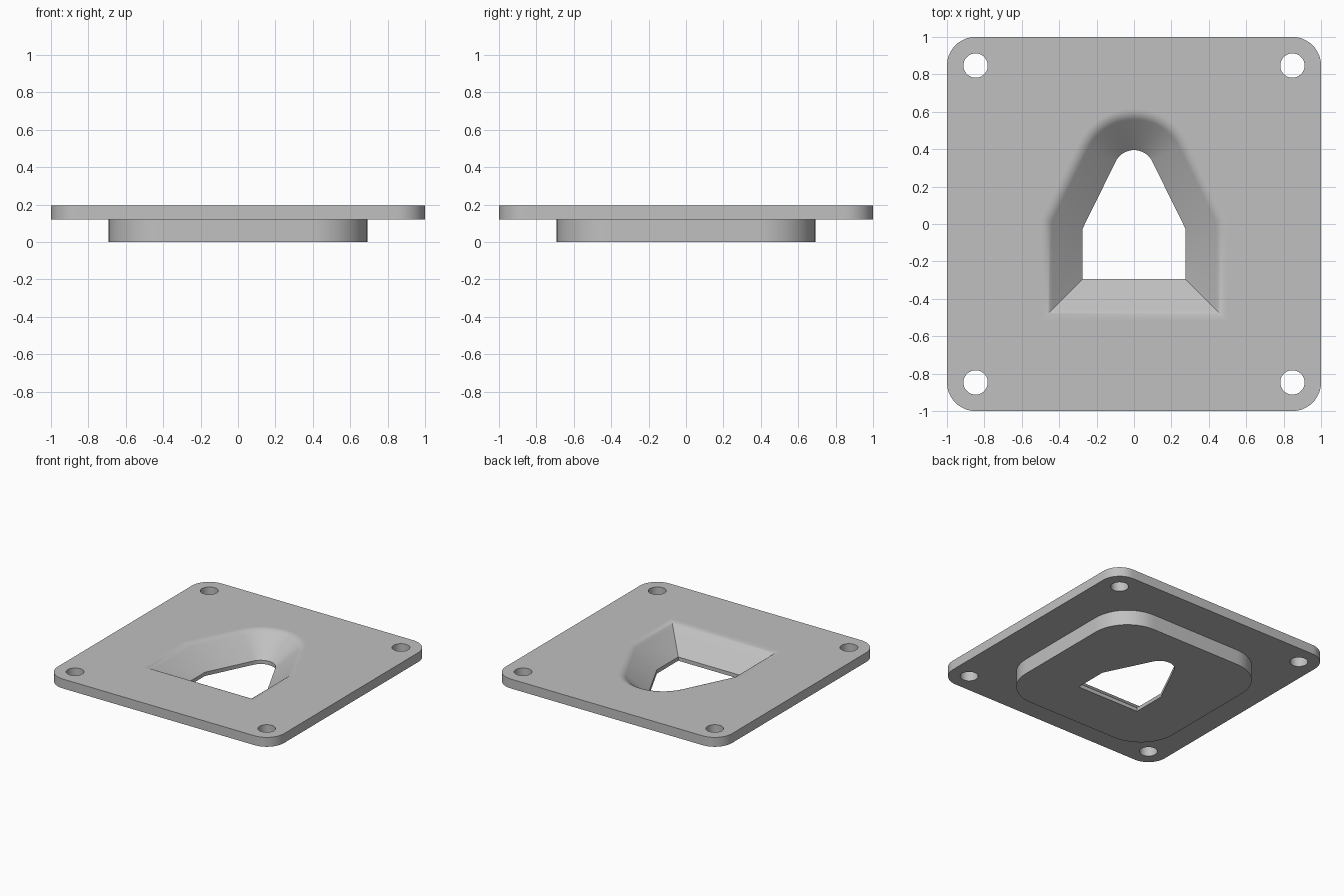
import bpy, bmesh
from math import sin, cos, pi, radians, atan2, hypot

default = bpy.data.objects.get("Cube")
if default:
    bpy.data.objects.remove(default, do_unlink=True)

TOP, STEP, LIP = 0.195, 0.12, 0.03
bm = bmesh.new()


def arc(cx, cy, r, a0, a1, n):
    return [(cx + r * cos(a0 + (a1 - a0) * i / n),
             cy + r * sin(a0 + (a1 - a0) * i / n)) for i in range(n + 1)]


def rounded_square(half, r):
    c, pts = half - r, []
    for k, (sx, sy) in enumerate(((1, 1), (-1, 1), (-1, -1), (1, -1))):
        pts += arc(sx * c, sy * c, r, k * pi / 2, (k + 1) * pi / 2, 14)
    return pts


def opening(d):
    """House-shaped outline with a rounded peak, offset outwards by d."""
    half, base, shoulder, top, peak_r = 0.275, -0.295, -0.025, 0.395, 0.109
    tilt = radians(26.2)
    w = half + d
    y = shoulder + d * (1 - cos(tilt)) / sin(tilt)
    return ([(-w, base - d), (w, base - d), (w, y)]
            + arc(0, top - peak_r, peak_r + d, tilt, pi - tilt, 20)
            + [(-w, y)])


def ring(pts, z):
    return [bm.verts.new((x, y, z)) for x, y in pts]


def loft(rings):
    for a, b in zip(rings, rings[1:]):
        for i in range(len(a)):
            j = (i + 1) % len(a)
            bm.faces.new((a[i], a[j], b[j], b[i])).smooth = True


def cap(rings, up):
    edges = [bm.edges.get((r[i - 1], r[i])) for r in rings for i in range(len(r))]
    made = bmesh.ops.triangle_fill(bm, use_beauty=True, edges=edges, normal=(0, 0, up))
    for f in made["geom"]:
        if isinstance(f, bmesh.types.BMFace):
            f.smooth = False


# Plate rim and boss wall
plate = [ring(rounded_square(1.0, 0.153), z) for z in (STEP, TOP)]
boss = [ring(rounded_square(0.692, 0.3), z) for z in (0, STEP)]
loft(plate)
loft(boss)

# Four screw holes
holes = []
for sx in (-1, 1):
    for sy in (-1, 1):
        pts = arc(sx * 0.847, sy * 0.847, 0.065, 0, 2 * pi, 32)[:-1]
        holes.append([ring(pts, z) for z in (STEP, TOP)])
        loft(holes[-1])

# Funnel: short upright lip, sloping wall, rounded rim blending into the plate
run, t = 0.187, 0.032
slope = atan2(TOP - LIP, run)
radius = t / (sin(slope) / (1 + cos(slope)))
steps = 7
section = [(0, 0), (0, LIP)]
for i in range(steps + 1):
    a = slope * (1 - i / steps)
    section.append((run + t - radius * sin(a), TOP - radius * (1 - cos(a))))
funnel = [ring(opening(d), z) for d, z in section]
loft(funnel)

# Flat faces
cap([plate[1], funnel[-1]] + [h[1] for h in holes], 1)
cap([plate[0], boss[1]] + [h[0] for h in holes], -1)
cap([boss[0], funnel[0]], -1)

bmesh.ops.recalc_face_normals(bm, faces=bm.faces[:])
for e in bm.edges:
    e.smooth = e.calc_face_angle(0) < radians(30)

mesh = bpy.data.meshes.new("mounting_plate")
bm.to_mesh(mesh)
bm.free()

grey = bpy.data.materials.new("plain grey")
grey.use_nodes = True
colour = (0.53, 0.53, 0.53, 1)
grey.diffuse_color = colour
grey.node_tree.nodes["Principled BSDF"].inputs["Base Color"].default_value = colour
mesh.materials.append(grey)

obj = bpy.data.objects.new("mounting_plate", mesh)
bpy.context.collection.objects.link(obj)
